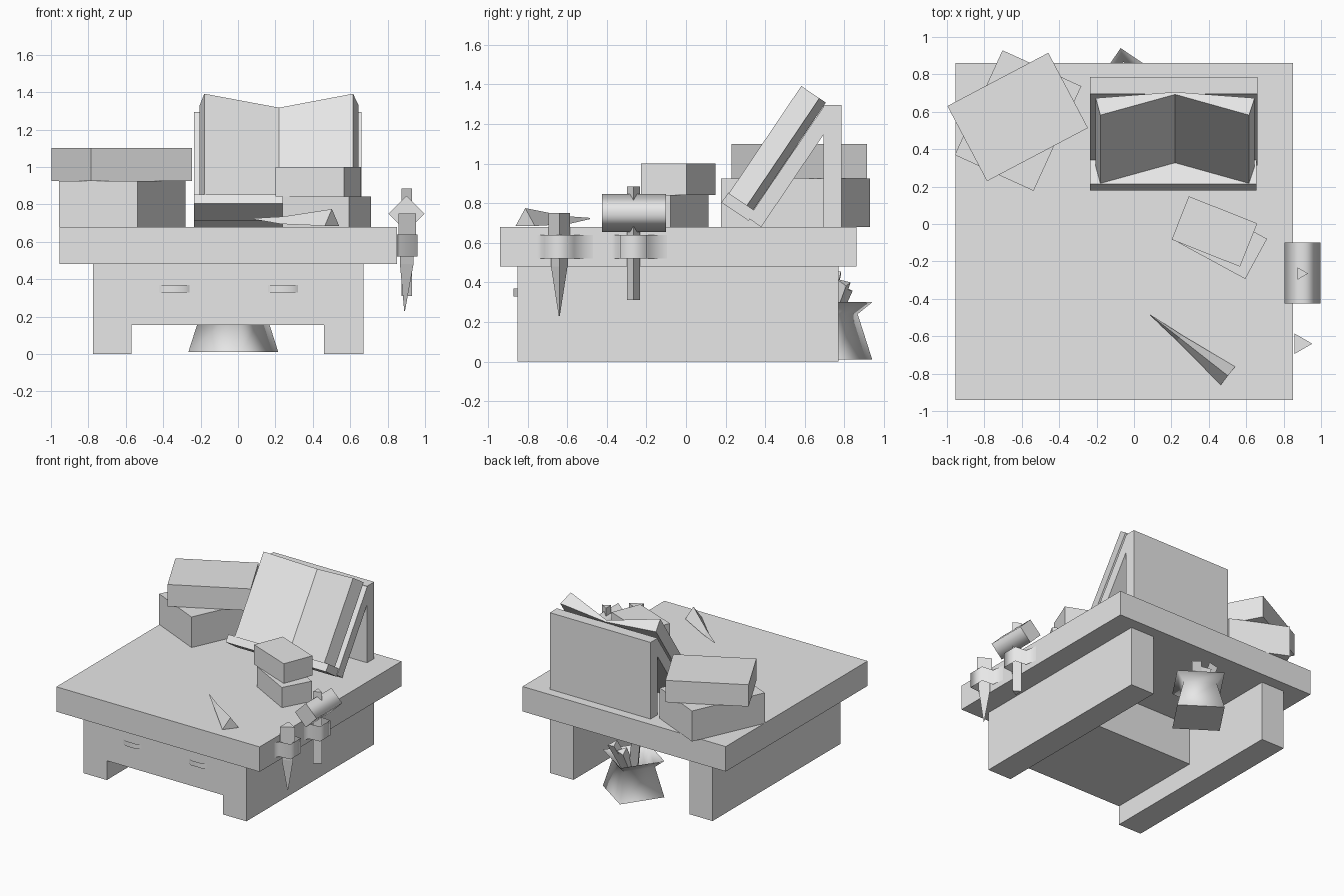
import bpy, bmesh
from math import radians, cos, sin, pi
from mathutils import Vector

if "Cube" in bpy.data.objects:
    bpy.data.objects.remove(bpy.data.objects["Cube"])

grey = bpy.data.materials.new("plain_grey")
grey.use_nodes = True
grey.diffuse_color = (0.8, 0.8, 0.8, 1)
grey.node_tree.nodes["Principled BSDF"].inputs["Base Color"].default_value = (0.8, 0.8, 0.8, 1)


def finish(name, bm):
    me = bpy.data.meshes.new(name)
    bm.to_mesh(me)
    bm.free()
    me.materials.append(grey)
    ob = bpy.data.objects.new(name, me)
    bpy.context.collection.objects.link(ob)
    return ob


def loft(name, rings, smooth=False, top=True):
    """Skin closed rings of points; the ends are capped."""
    bm = bmesh.new()
    rows = [[bm.verts.new(p) for p in ring] for ring in rings]
    n = len(rows[0])
    for a, b in zip(rows, rows[1:]):
        for i in range(n):
            j = (i + 1) % n
            bm.faces.new((a[i], a[j], b[j], b[i])).smooth = smooth
    bm.faces.new(rows[0])
    if top:
        bm.faces.new(rows[-1])
    bmesh.ops.recalc_face_normals(bm, faces=bm.faces)
    return finish(name, bm)


def block(name, x0, x1, y0, y1, z0, z1):
    ring = [(x0, y0), (x1, y0), (x1, y1), (x0, y1)]
    return loft(name, [[(x, y, z) for x, y in ring] for z in (z0, z1)])


def turned_block(name, centre, length, width, z0, z1, angle):
    ob = block(name, -length / 2, length / 2, -width / 2, width / 2, z0, z1)
    ob.location = (*centre, 0)
    ob.rotation_euler.z = radians(angle)


def extrude_x(name, profile, x0, x1):
    return loft(name, [[(x, y, z) for y, z in profile] for x in (x0, x1)])


def polygon(centre, r, z, sides, start):
    return [(centre[0] + r * cos(radians(start) + 2 * pi * i / sides),
             centre[1] + r * sin(radians(start) + 2 * pi * i / sides), z)
            for i in range(sides)]


def strip(name, path, z0, z1):
    """Thin bent band standing upright along a path."""
    bm = bmesh.new()
    rows = [[bm.verts.new((x, y, z)) for z in (z0, z1)] for x, y in path]
    for a, b in zip(rows, rows[1:]):
        bm.faces.new((a[0], b[0], b[1], a[1])).smooth = True
    return finish(name, bm)


# Desk: top, two slab legs, drawer box between them
block("desk_top", -0.955, 0.85, -0.94, 0.86, 0.48, 0.68)
block("right_leg", -0.775, -0.57, -0.85, 0.77, 0, 0.48)
block("left_leg", 0.46, 0.67, -0.85, 0.77, 0, 0.48)
block("drawer", -0.57, 0.46, -0.85, -0.05, 0.155, 0.48)
for side, x in (("right", -0.34), ("left", 0.24)):
    strip(side + "_drawer_handle",
          [(x - 0.08, -0.85), (x - 0.05, -0.87), (x + 0.05, -0.87), (x + 0.08, -0.85)],
          0.33, 0.37)

# Stacks of closed books
turned_block("big_lower_book", (-0.62, 0.553), 0.615, 0.463, 0.68, 0.925, 65.5)
turned_block("big_upper_book", (-0.622, 0.572), 0.61, 0.454, 0.925, 1.1, 27.8)
turned_block("small_lower_book", (0.475, -0.09), 0.405, 0.244, 0.68, 0.842, -28.5)
turned_block("small_upper_book", (0.43, -0.04), 0.393, 0.249, 0.842, 1.0, -21.7)

# Reading stand: upright back, sloping board and lip
foot = Vector((0.38, 0.68))
up, out = Vector((0.56, 0.83)), Vector((-0.83, 0.56))


def slope(s, n):
    return foot + up * s + out * n


X0, X1 = -0.235, 0.66
block("stand_back", X0, X1, 0.695, 0.785, 0.68, 1.295)
extrude_x("stand_board", [slope(0, 0), slope(0.565, 0), (0.7, 1.295), slope(0, 0.08)], X0, X1)
extrude_x("stand_lip", [slope(-0.01, 0.07), slope(-0.01, 0.235),
                        slope(0.05, 0.235), slope(0.05, 0.07)], X0, X1 - 0.005)

# Open book lying on the slope
section = [(-0.18, 0.23), (0.22, 0.097), (0.615, 0.23),
           (0.645, 0.12), (0.22, 0.081), (-0.205, 0.12)]
loft("open_book", [[(x, *slope(s, n)) for x, n in section] for s in (0.05, 0.702)])

# Belt loops on the side of the desk
for name, y in (("dagger", -0.64), ("mallet", -0.265)):
    strip(name + "_loop", [(0.85, y - 0.11), (0.865, y - 0.075), (0.96, y - 0.065),
                           (0.96, y + 0.065), (0.865, y + 0.075), (0.85, y + 0.17)],
          0.52, 0.64)

# Dagger: three-sided grip and pointed blade
spot = (0.89, -0.64)
loft("dagger_grip", [polygon(spot, r, z, 3, 0) for r, z in ((0.063, 0.63), (0.063, 0.75))])
loft("dagger_blade", [polygon(spot, r, z, 3, 0)
                      for r, z in ((0.003, 0.23), (0.048, 0.48), (0.048, 0.63))])

# Mallet: diamond head on a three-sided handle
loft("mallet_head", [[(0.9 + 0.096 * cos(i * pi / 2), y, 0.75 + 0.096 * sin(i * pi / 2))
                      for i in range(4)] for y in (-0.425, -0.1)], smooth=True)
loft("mallet_handle", [polygon((0.893, -0.265), 0.038, z, 3, 0) for z in (0.31, 0.885)])

# Three-sided quill lying on the desk
along = Vector((0.415, -0.325, 0)).normalized()
across = Vector((-along.y, along.x, 0))
quill = []
for dist, half, low, high in ((0, 0.002, 0.72, 0.726), (0.2, 0.02, 0.695, 0.735),
                              (0.53, 0.062, 0.685, 0.775)):
    c = Vector((0.085, -0.485, 0)) + along * dist
    quill.append([c + across * half + Vector((0, 0, low)),
                  c - across * half + Vector((0, 0, low)), c + Vector((0, 0, high))])
loft("quill", quill)

# Four-sided bin behind the desk with rolled papers
loft("bin", [polygon((-0.025, 0.7), r, z, 4, 11)
             for r, z in ((0.245, 0.01), (0.17, 0.24), (0.245, 0.3))],
     smooth=True, top=False)
for i, end in enumerate([(0.09, 0.8, 0.4), (-0.1, 0.76, 0.45), (0, 0.81, 0.37)]):
    end = Vector(end)
    start = Vector((-0.02, 0.69, 0.1))
    turn = (end - start).to_track_quat("Z", "Y")
    loft("paper_roll_%d" % (i + 1),
         [[p + turn @ Vector(q) for q in polygon((0, 0), 0.045, 0, 3, 40 * i)]
          for p in (start, end)])
